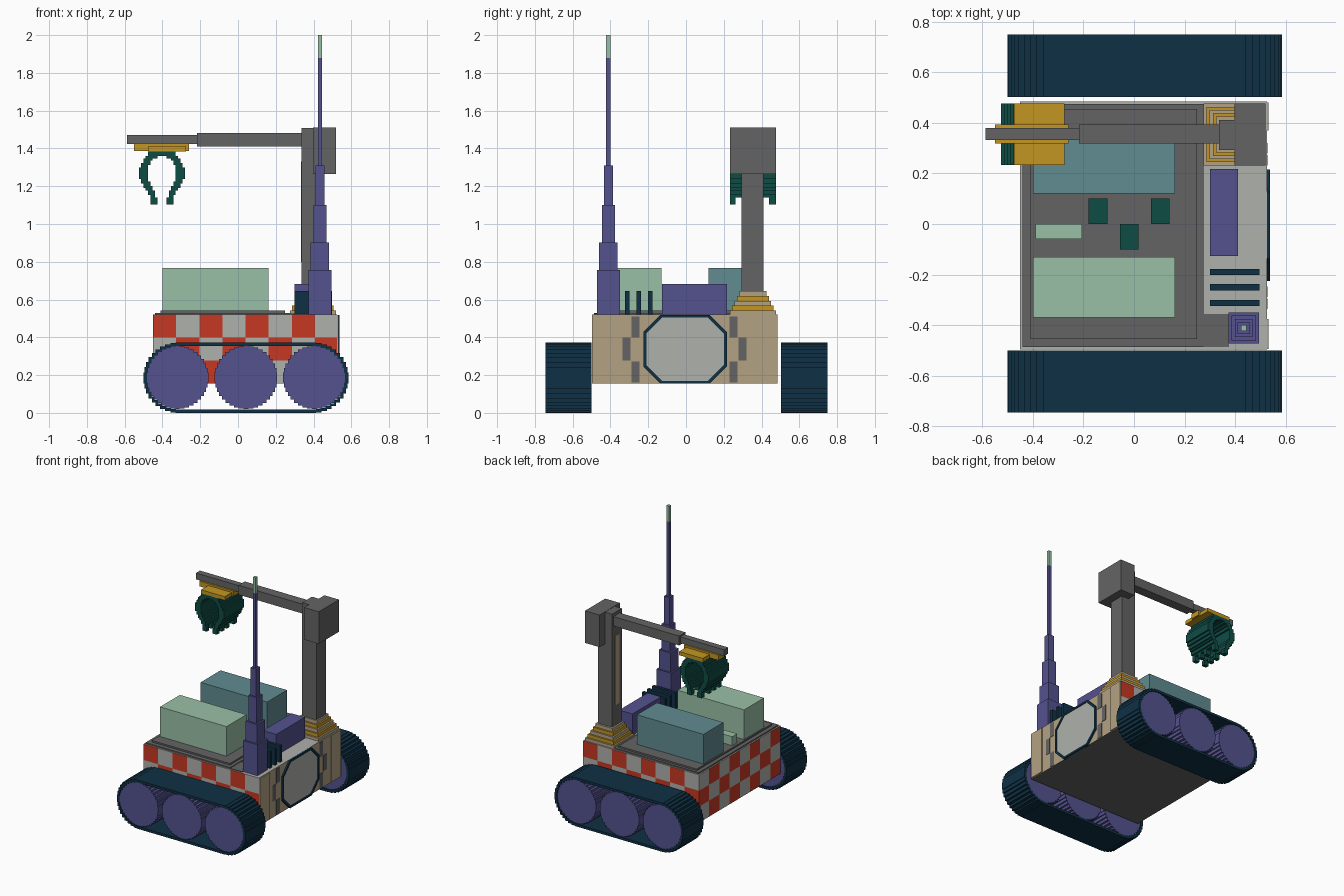
import bpy, bmesh, math
from mathutils import Vector

cube = bpy.data.objects.get("Cube")
if cube:
    bpy.data.objects.remove(cube, do_unlink=True)


def material(name, hex_rgb):
    rgb = [int(hex_rgb[i:i + 2], 16) / 255 for i in (0, 2, 4)]
    lin = [c / 12.92 if c < 0.04045 else ((c + 0.055) / 1.055) ** 2.4 for c in rgb]
    m = bpy.data.materials.new(name)
    m.use_nodes = True
    m.diffuse_color = (*lin, 1)
    m.node_tree.nodes["Principled BSDF"].inputs["Base Color"].default_value = (*lin, 1)
    return m


NAVY = material("navy", "0F3044")
DARK = material("dark grey", "646464")
LIGHT = material("light grey", "AFB1AC")
TAN = material("tan", "B3A284")
GOLD = material("gold", "C39622")
PURPLE = material("purple", "54528E")
MINT = material("mint green", "9AC0A7")
TEAL = material("teal", "608C91")
GREEN = material("dark green", "0F4C45")
RED = material("red", "C63822")


def finish(bm, name, *mats):
    bmesh.ops.recalc_face_normals(bm, faces=bm.faces)
    me = bpy.data.meshes.new(name)
    bm.to_mesh(me)
    bm.free()
    for m in mats:
        me.materials.append(m)
    ob = bpy.data.objects.new(name, me)
    bpy.context.collection.objects.link(ob)
    return ob


def add_box(bm, x0, x1, y0, y1, z0, z1):
    verts = bmesh.ops.create_cube(bm, size=1)["verts"]
    for v in verts:
        v.co = Vector((x0 if v.co.x < 0 else x1, y0 if v.co.y < 0 else y1,
                       z0 if v.co.z < 0 else z1))


def boxes(name, mat, *dims):
    bm = bmesh.new()
    for d in dims:
        add_box(bm, *d)
    return finish(bm, name, mat)


def stepped(cx, cz, half, r, n):
    """Staircase outline of a circle, stretched by half to each side in x."""
    pts = []
    for k in range(4 * n):
        c = math.cos((k + 0.5) / n * math.pi / 2)
        x = cx + r * c + math.copysign(half, c)
        for j in (k, k + 1):
            pts.append((x, cz + r * math.sin(j / n * math.pi / 2)))
    return pts


def prism(name, mat, outer, lo, hi, inner=None, axis="y"):
    """Extrude a profile along an axis; with inner it becomes a hollow band."""
    bm = bmesh.new()

    def ring(pts, d):
        return [bm.verts.new((a, d, b) if axis == "y" else (d, a, b)) for a, b in pts]

    def bridge(p, q):
        for i in range(len(p)):
            j = (i + 1) % len(p)
            bm.faces.new((p[i], p[j], q[j], q[i]))

    o0, o1 = ring(outer, lo), ring(outer, hi)
    bridge(o0, o1)
    if inner:
        i0, i1 = ring(inner, lo), ring(inner, hi)
        bridge(i0, i1)
        bridge(o0, i0)
        bridge(o1, i1)
    else:
        bm.faces.new(o0)
        bm.faces.new(o1)
    return finish(bm, name, mat)


# Hull, cut into a checker of cells on its walls
X0, X1, Y0, Y1, Z0, Z1 = -0.45, 0.525, -0.497, 0.485, 0.155, 0.52
CELL = (0.1225, 0.1228, 0.1217)
bm = bmesh.new()
add_box(bm, X0, X1, Y0, Y1, Z0, Z1)
for axis, count, start in ((0, 8, X0), (1, 8, Y0), (2, 3, Z0)):
    for i in range(1, count):
        co, no = Vector(), Vector()
        co[axis], no[axis] = start + i * CELL[axis], 1
        bmesh.ops.bisect_plane(bm, geom=bm.verts[:] + bm.edges[:] + bm.faces[:],
                               plane_co=co, plane_no=no)
bm.normal_update()
for f in bm.faces:
    c, n = f.calc_center_median(), f.normal
    if n.z < -0.5:
        f.material_index = 2
    elif n.x > 0.5:
        f.material_index = 3
    elif n.z < 0.5:
        p = c - n * 0.01
        cell = [int((p[a] - s) / CELL[a]) for a, s in enumerate((X0, Y0, Z0))]
        f.material_index = 1 if sum(cell) % 2 == 0 else 0
finish(bm, "hull", LIGHT, RED, DARK, TAN)

# Deck plates
boxes("deck", DARK, (-0.44, 0.275, -0.487, 0.475, 0.51, 0.53),
      (-0.41, 0.25, -0.455, 0.455, 0.52, 0.542),
      (0.27, 0.375, -0.487, -0.355, 0.51, 0.525))

# End wall: corner plates, recessed-looking slots and octagonal hatch
boxes("end_corner_plates", TAN, (0.52, 0.532, 0.37, 0.48, 0.16, 0.517),
      (0.52, 0.532, -0.495, -0.375, 0.16, 0.517))
slots = []
for s in (-1, 1):
    for off, z0, z1 in ((0.26, 0.40, 0.51), (0.307, 0.278, 0.398), (0.26, 0.16, 0.272)):
        y = s * off - 0.008
        slots.append((0.52, 0.528, y - 0.021, y + 0.021, z0, z1))
boxes("end_slots", DARK, *slots)


def octagon(cy, cz, w, h, cut):
    return [(cy + sx * a, cz + sz * b) for sx, sz, a, b in (
        (1, -1, w, h - cut), (1, 1, w, h - cut), (1, 1, w - cut, h), (-1, 1, w - cut, h),
        (-1, 1, w, h - cut), (-1, -1, w, h - cut), (-1, -1, w - cut, h), (1, -1, w - cut, h))]


outer, inner = octagon(-0.005, 0.337, 0.221, 0.182, 0.09), octagon(-0.005, 0.337, 0.205, 0.167, 0.084)
prism("hatch_rim", NAVY, outer, 0.515, 0.537, inner, axis="x")
prism("hatch_panel", LIGHT, inner, 0.515, 0.532, axis="x")

# Tracks and wheels on both sides
for side, y0, y1 in (("right", -0.745, -0.5), ("left", 0.503, 0.75)):
    prism(side + "_track", NAVY, stepped(0.042, 0.186, 0.357, 0.186, 10), y0, y1,
          stepped(0.042, 0.186, 0.357, 0.167, 10))
    for i, x in enumerate((-0.322, 0.042, 0.405)):
        prism(f"{side}_wheel_{i + 1}", PURPLE, stepped(x, 0.187, 0, 0.166, 10),
              y0 + 0.006, y1 - 0.006)

# Cargo on the deck
boxes("mint_crate", MINT, (-0.40, 0.162, -0.37, -0.13, 0.535, 0.768))
boxes("teal_crate", TEAL, (-0.40, 0.162, 0.12, 0.36, 0.535, 0.768))
boxes("small_mint_box", MINT, (-0.39, -0.205, -0.06, 0, 0.535, 0.61))
boxes("small_green_boxes", GREEN, (-0.18, -0.105, 0, 0.10, 0.535, 0.60),
      (-0.055, 0.017, -0.10, 0, 0.535, 0.60), (0.067, 0.14, 0, 0.10, 0.535, 0.60))
boxes("purple_housing", PURPLE, (0.30, 0.412, -0.127, 0.217, 0.515, 0.682))
bars = []
for y in (-0.19, -0.25, -0.312):
    bars += [(0.30, 0.497, y - 0.012, y + 0.012, 0.515, 0.645)]
boxes("cooling_fins", NAVY, *bars)

# Antenna made of stacked narrowing blocks
AX, AY = 0.434, -0.411
stack, z = [], 0.515
for half, top in ((0.061, 0.757), (0.049, 0.903), (0.035, 1.10), (0.024, 1.31), (0.0115, 1.88)):
    stack.append((AX - half, AX + half, AY - half, AY + half, z, top))
    z = top
boxes("antenna", PURPLE, *stack)
boxes("antenna_tip", MINT, (AX - 0.0115, AX + 0.0115, AY - 0.0115, AY + 0.0115, 1.88, 2.0))

# Crane mast on a stepped foot
MX, MY = 0.396, 0.354
for i in range(5):
    h = 0.122 - i * 0.0125
    boxes(f"mast_foot_{i + 1}", GOLD if i % 2 else TAN,
          (MX - h, MX + h, MY - h, MY + h, 0.515 + i * 0.0255, 0.5425 + i * 0.0255))
boxes("mast", DARK, (0.337, 0.457, 0.293, 0.411, 0.6, 1.508))
boxes("mast_strip", TAN, (0.333, 0.34, 0.325, 0.375, 0.80, 1.33))
boxes("mast_head", DARK, (0.397, 0.52, 0.232, 0.476, 1.265, 1.51))

# Crane arm and gold bracket
boxes("inner_arm", DARK, (-0.218, 0.34, 0.318, 0.393, 1.411, 1.483))
boxes("outer_arm", DARK, (-0.588, -0.21, 0.332, 0.38, 1.424, 1.472))
boxes("claw_bracket", GOLD, (-0.55, -0.26, 0.318, 0.393, 1.386, 1.426),
      (-0.475, -0.275, 0.233, 0.476, 1.384, 1.412))

# Claw: two curved stepped jaws with finger tips
STEP, CX = 0.0122, -0.403
shape = ((1.10, 0.03, 0.048), (1.17, 0.042, 0.066), (1.21, 0.068, 0.098), (1.26, 0.086, 0.118),
         (1.30, 0.080, 0.110), (1.34, 0.058, 0.090), (1.372, 0.0, 0.062), (1.39, 0.0, 0.06))


def jaw(z):
    for (z0, a0, b0), (z1, a1, b1) in zip(shape, shape[1:]):
        if z <= z1:
            t = (z - z0) / (z1 - z0)
            return a0 + (a1 - a0) * t, b0 + (b1 - b0) * t


parts = []
for i in range(23):
    z = 1.104 + i * STEP
    a, b = jaw(z + STEP / 2)
    a, b = math.floor(a / STEP) * STEP, math.ceil(b / STEP) * STEP
    spans = [(0.233, 0.476)]
    if i < 3:
        spans = [(0.233 + k * 0.0608, 0.233 + k * 0.0608 + 0.03) for k in range(4)]
        spans[-1] = (0.44, 0.476)
    for y0, y1 in spans:
        parts += [(CX + a, CX + b, y0, y1, z, z + STEP), (CX - b, CX - a, y0, y1, z, z + STEP)]
boxes("claw", GREEN, *parts)
